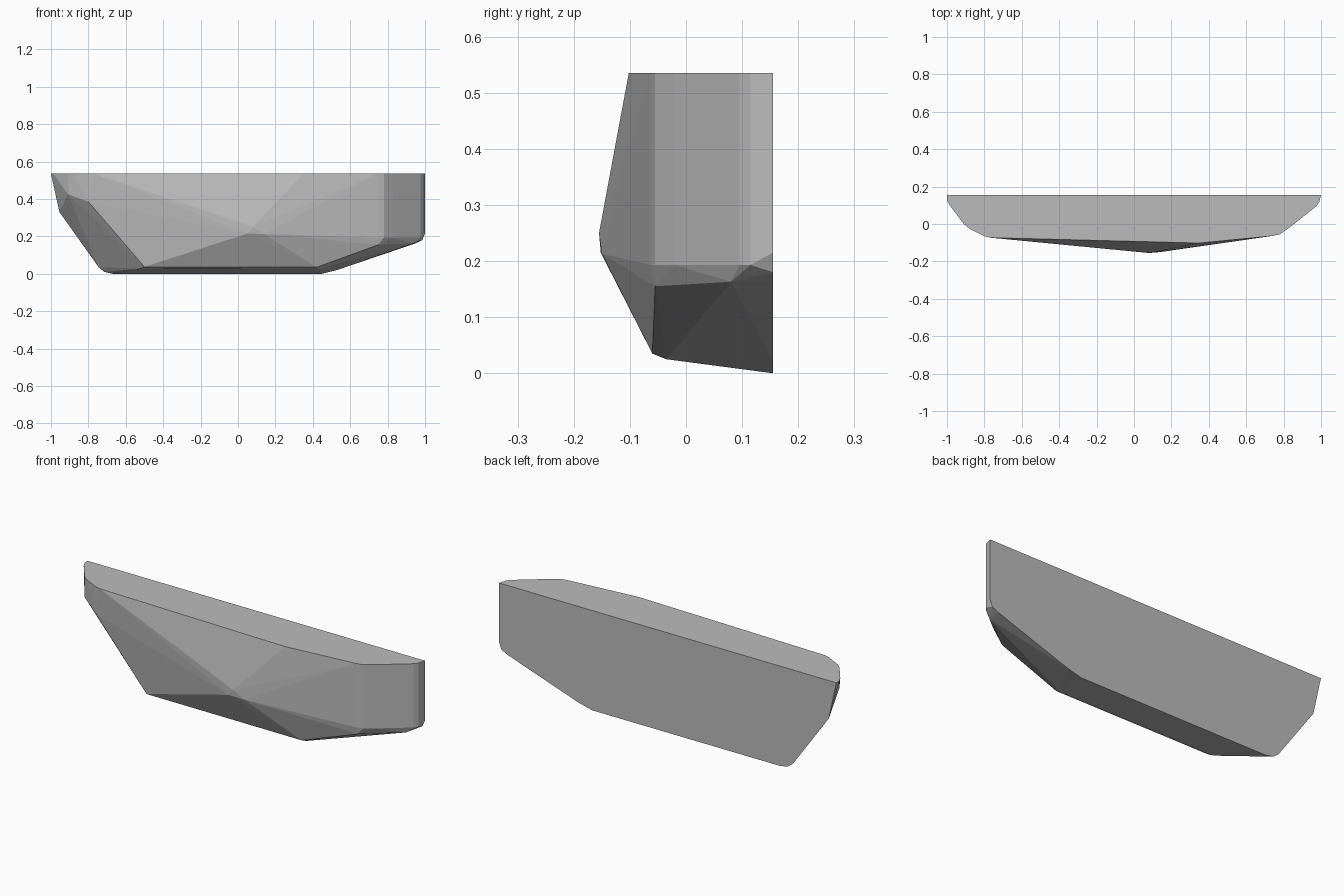
import bpy, bmesh

if "Cube" in bpy.data.objects:
    bpy.data.objects.remove(bpy.data.objects["Cube"])

BACK, TOP = 0.155, 0.535

# back outline (x, z), cut flat against the rear plane
back_profile = [(-1, TOP), (-0.955, 0.33), (-0.745, 0.035), (-0.715, 0.01), (-0.67, 0),
                (0.45, 0), (0.53, 0.02), (0.95, 0.163), (0.985, 0.18), (1, 0.215), (1, TOP)]

# top outline (x, y), cut flat across the top
top_profile = [(-1, 0.13), (-0.985, 0.1), (-0.91, 0), (-0.88, -0.025), (-0.8, -0.065),
               (-0.77, -0.073), (0.35, -0.102)]

# right-hand wall columns (x, y), running straight down from the top
wall_columns = [(0.745, -0.063), (0.78, -0.055), (0.83, -0.02), (0.975, 0.095), (0.99, 0.115)]

# chipped front corners, ridge and lower edge
chips = [(0.08, -0.155, 0.25), (0.05, -0.152, 0.215), (0.14, -0.15, 0.213),
         (-0.5, -0.06, 0.037), (0.42, -0.06, 0.035), (-0.52, -0.035, 0.027), (0.43, -0.035, 0.025),
         (-0.48, -0.062, 0.045), (-0.8, -0.06, 0.385), (-0.91, 0.0, 0.425),
         (0.75, -0.055, 0.155), (0.94, 0.08, 0.163)]

points = [(x, BACK, z) for x, z in back_profile]
points += [(x, y, TOP) for x, y in top_profile]
points += [(x, y, z) for x, y in wall_columns for z in (0.193, TOP)]
points += chips

# rock slab: convex body through the outlines
bm = bmesh.new()
for p in points:
    bm.verts.new(p)
hull = bmesh.ops.convex_hull(bm, input=bm.verts[:])
loose = [v for v in bm.verts if not v.link_faces]
bmesh.ops.delete(bm, geom=loose, context='VERTS')
bmesh.ops.dissolve_limit(bm, angle_limit=0.01, verts=bm.verts[:], edges=bm.edges[:])
bmesh.ops.recalc_face_normals(bm, faces=bm.faces[:])

mesh = bpy.data.meshes.new("rock_slab")
bm.to_mesh(mesh)
bm.free()
rock = bpy.data.objects.new("rock_slab", mesh)
bpy.context.collection.objects.link(rock)

# plain grey stone
stone = bpy.data.materials.new("grey stone")
stone.diffuse_color = (0.5, 0.5, 0.5, 1)
stone.use_nodes = True
stone.node_tree.nodes["Principled BSDF"].inputs["Base Color"].default_value = stone.diffuse_color
mesh.materials.append(stone)
